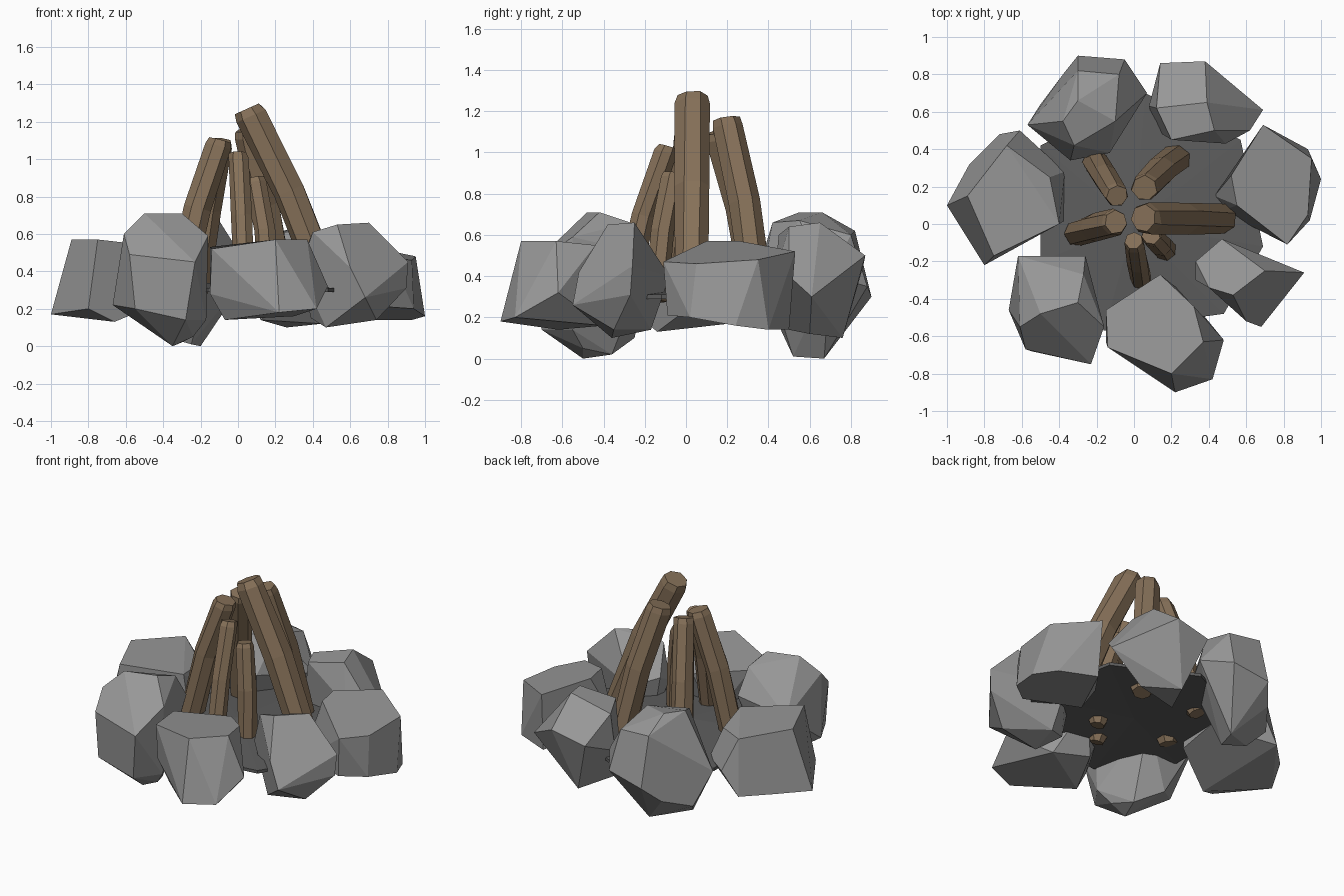
import bpy, bmesh, math, random
from mathutils import Vector

if "Cube" in bpy.data.objects:
    bpy.data.objects.remove(bpy.data.objects["Cube"])

random.seed(4)


def material(name, rgb):
    m = bpy.data.materials.new(name)
    m.diffuse_color = (*rgb, 1)
    m.use_nodes = True
    m.node_tree.nodes["Principled BSDF"].inputs["Base Color"].default_value = m.diffuse_color
    return m


WOOD = material("wood", (0.24, 0.165, 0.10))
ASH = material("ash", (0.11, 0.11, 0.11))
STONE = material("stone", (0.31, 0.31, 0.31))


def finish(name, bm, mat):
    bmesh.ops.recalc_face_normals(bm, faces=bm.faces)
    me = bpy.data.meshes.new(name)
    bm.to_mesh(me)
    bm.free()
    me.materials.append(mat)
    bpy.context.collection.objects.link(bpy.data.objects.new(name, me))


def rock(name, *corners):
    """Chiselled boulder: the convex hull of its corners, near-flat edges merged."""
    bm = bmesh.new()
    for c in corners:
        bm.verts.new(c)
    res = bmesh.ops.convex_hull(bm, input=bm.verts)
    junk = {v for v in res["geom_interior"] + res["geom_unused"] if isinstance(v, bmesh.types.BMVert)}
    bmesh.ops.delete(bm, geom=list(junk), context='VERTS')
    bmesh.ops.dissolve_limit(bm, angle_limit=math.radians(14), verts=bm.verts, edges=bm.edges)
    finish(name, bm, STONE)


def log(name, base, top, r, sides=7):
    """Slightly bowed, uneven log with a chamfered upper end."""
    base, top = Vector(base), Vector(top)
    axis = (top - base).normalized()
    u = axis.cross(Vector((0, 1, 0.3))).normalized()
    w = axis.cross(u)
    out = Vector((base.x, base.y, 0)).normalized() * 0.025
    bm = bmesh.new()
    rings = []
    for t, s in ((0, 0.75), (0.05, 1.0), (0.55, 1.02), (0.96, 1.0), (1, 0.86)):
        c = base.lerp(top, t) + out * math.sin(math.pi * t)
        ring = []
        for i in range(sides):
            a = 2 * math.pi * i / sides + 0.2 * t
            rr = r * s * random.uniform(0.93, 1.06)
            ring.append(bm.verts.new(c + (u * math.cos(a) + w * math.sin(a)) * rr))
        rings.append(ring)
    for a, b in zip(rings, rings[1:]):
        for i in range(sides):
            j = (i + 1) % sides
            bm.faces.new((a[i], a[j], b[j], b[i]))
    bm.faces.new(rings[0])
    bm.faces.new(rings[-1])
    finish(name, bm, WOOD)


# Ring of boulders
rock("rock_left", (-.89, .15, .57), (-.68, .42, .55), (-.45, .25, .5), (-.4, 0, .53),
     (-.75, -.17, .57), (-1, .1, .17), (-.72, .48, .2), (-.61, .5, .35), (-.37, .28, .3),
     (-.37, .02, .25), (-.66, -.14, .13), (-.8, -.22, .2), (-.88, .32, .2))
rock("rock_back_left", (-.38, .55, .71), (-.3, .66, .71), (-.1, .55, .67), (-.32, .42, .66),
     (-.3, .82, .62), (-.08, .8, .6), (-.57, .53, .35), (-.34, .34, .4), (-.13, .38, .45),
     (.07, .7, .4), (-.05, .88, .35), (-.3, .9, .3), (-.5, .64, .14), (-.38, .8, .2),
     (-.2, .67, 0), (-.25, .52, .01), (-.43, .54, .06))
rock("rock_back_right", (.39, .65, .66), (.43, .5, .64), (.2, .45, .6), (.12, .62, .58),
     (.14, .86, .45), (.38, .87, .5), (.69, .61, .3), (.62, .5, .4), (.49, .43, .4),
     (.17, .45, .35), (.08, .63, .35), (.12, .5, .14), (.45, .6, .12), (.26, .76, .1))
rock("rock_right", (.82, -.11, .47), (.55, .1, .57), (.52, .26, .57), (.69, .53, .52),
     (.95, .35, .48), (.93, .05, .46), (1, .24, .16), (.93, .4, .14), (.7, .5, .14),
     (.94, .02, .2), (.8, -.09, .21), (.47, .07, .2), (.43, .15, .3))
rock("rock_front_right", (.53, -.38, .65), (.7, -.25, .66), (.4, -.34, .61), (.47, -.08, .4),
     (.91, -.26, .45), (.9, -.27, .31), (.68, -.55, .26), (.6, -.52, .42), (.33, -.3, .4),
     (.33, -.2, .45), (.74, -.35, .14), (.47, -.36, .1), (.5, -.17, .14), (.39, -.21, .15))
rock("rock_front", (.2, -.8, .57), (.37, -.63, .57), (.32, -.44, .55), (.14, -.27, .5),
     (-.15, -.46, .53), (-.14, -.66, .52), (.22, -.9, .18), (.48, -.62, .32), (.42, -.83, .2),
     (-.15, -.63, .28), (-.07, -.62, .14), (.3, -.4, .16), (.05, -.35, .2))
rock("rock_front_left", (-.5, -.48, .71), (-.3, -.42, .71), (-.27, -.27, .66), (-.61, -.55, .6),
     (-.16, -.55, .59), (-.58, -.67, .49), (-.23, -.75, .45), (-.62, -.17, .45), (-.26, -.17, .5),
     (-.67, -.46, .22), (-.55, -.68, .2), (-.28, -.7, .14), (-.17, -.55, .14), (-.24, -.5, .05),
     (-.35, -.5, 0), (-.3, -.36, .02), (-.45, -.25, .1))

# Thin ash bed, slightly raised in the middle, spanning the ring
bm = bmesh.new()
edge = [(.69, -.12), (.57, .45), (.06, .7), (-.5, .42), (-.5, -.2), (-.16, -.57), (.48, -.48)]
for dz in (0.02, 0):
    hub = bm.verts.new((0, 0, .33 + dz))
    rim = [bm.verts.new((x, y, .29 + dz)) for x, y in edge]
    for i in range(7):
        bm.faces.new((hub, rim[i], rim[(i + 1) % 7]))
bmesh.ops.bridge_loops(bm, edges=[e for e in bm.edges if e.is_boundary])
finish("ash_bed", bm, ASH)

# Leaning logs
for name, base, top, r in (
        ("log_right", (.49, .03, .29), (.05, .03, 1.27), .086),
        ("log_left", (-.31, -.05, .29), (-.095, .01, 1.1), .074),
        ("log_back_left", (-.21, .34, .29), (-.09, .15, 1.1), .068),
        ("log_back_right", (.23, .35, .27), (.055, .19, 1.16), .08),
        ("log_front", (.04, -.3, .28), (0, -.09, 1.03), .056),
        ("log_small", (.17, -.14, .28), (.09, -.06, .9), .058)):
    log(name, base, top, r)
